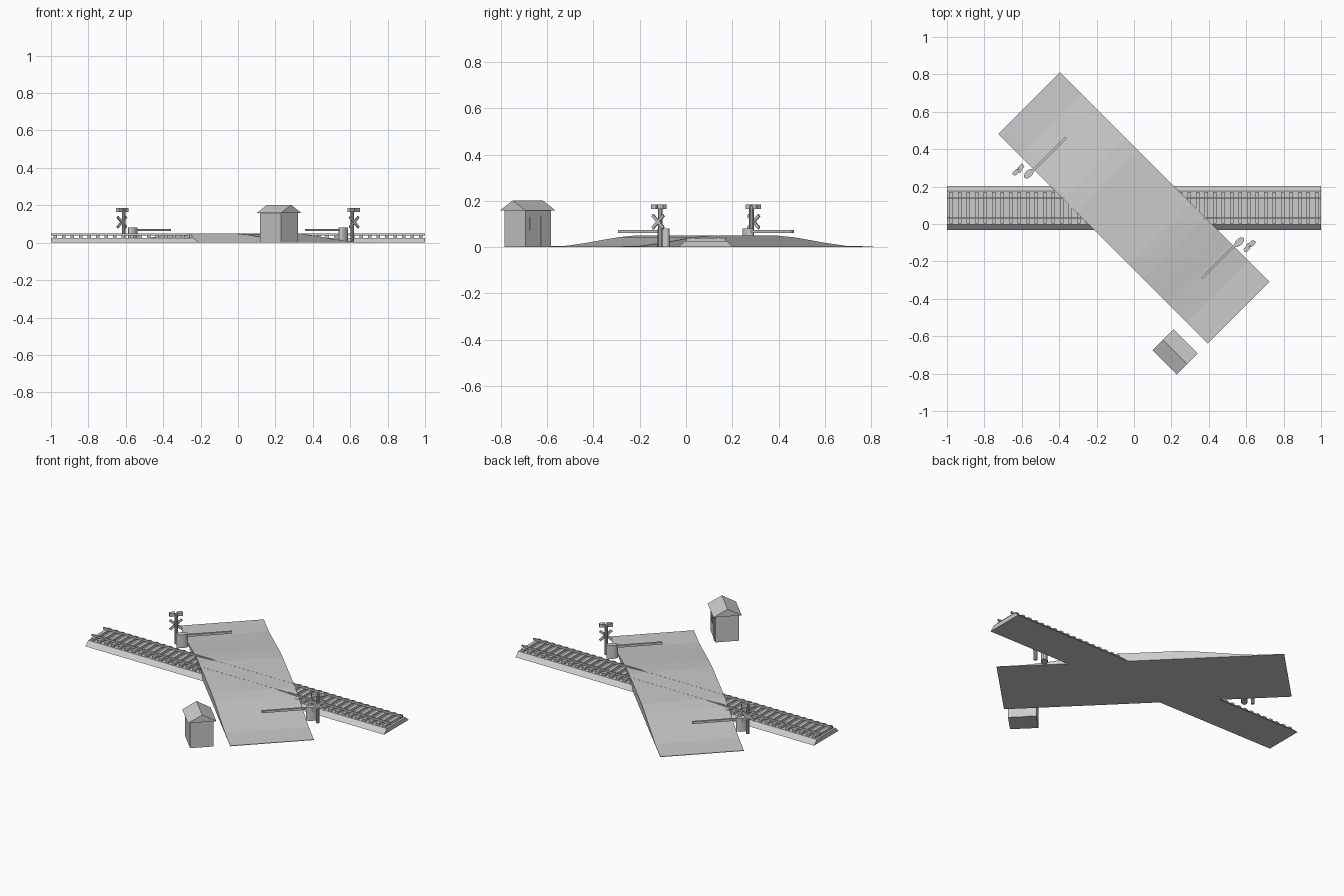
import bpy, bmesh, math
from mathutils import Matrix, Vector

cube = bpy.data.objects.get("Cube")
if cube:
    bpy.data.objects.remove(cube, do_unlink=True)

grey = bpy.data.materials.new("plain_grey")
grey.use_nodes = True
GREY = (0.6, 0.6, 0.6, 1)
grey.diffuse_color = GREY
grey.node_tree.nodes["Principled BSDF"].inputs["Base Color"].default_value = GREY

CENTRE = Matrix.Translation((0, 0.086, 0))
# Road frame: local y runs along the road, local x across it
ROAD = CENTRE @ Matrix.Rotation(math.radians(45), 4, "Z")
HALF_TURN = Matrix.Rotation(math.pi, 4, "Z")


def finish(bm, name, frame):
    bmesh.ops.recalc_face_normals(bm, faces=bm.faces)
    bm.transform(frame)
    mesh = bpy.data.meshes.new(name)
    bm.to_mesh(mesh)
    bm.free()
    mesh.materials.append(grey)
    obj = bpy.data.objects.new(name, mesh)
    bpy.context.scene.collection.objects.link(obj)
    return obj


def add_box(bm, centre, size, tilt=0):
    m = (Matrix.Translation(centre) @ Matrix.Rotation(tilt, 4, "Y")
         @ Matrix.Diagonal((*size, 1)))
    bmesh.ops.create_cube(bm, size=1, matrix=m)


def box(name, centre, size, frame, tilt=0):
    bm = bmesh.new()
    add_box(bm, centre, size, tilt)
    return finish(bm, name, frame)


def prism(name, outline, start, end, axis, frame):
    """Extrude a closed (side, z) outline along the local x or y axis."""
    bm = bmesh.new()
    place = (lambda p, t: (t, p[0], p[1])) if axis == "x" else (lambda p, t: (p[0], t, p[1]))
    a = [bm.verts.new(place(p, start)) for p in outline]
    b = [bm.verts.new(place(p, end)) for p in outline]
    bm.faces.new(a)
    bm.faces.new(b[::-1])
    for i in range(len(a)):
        j = (i + 1) % len(a)
        bm.faces.new((a[i], b[i], b[j], a[j]))
    return finish(bm, name, frame)


# Road with a raised hump over the track
slope = [(0.2, 0.05), (0.3, 0.043), (0.4, 0.031), (0.5, 0.018), (0.63, 0.005), (0.792, 0.003)]
crown = [(-y, z) for y, z in reversed(slope)] + slope
prism("road", [(-0.792, 0)] + crown + [(0.792, 0)], -0.233, 0.233, "x", ROAD)

# Track: ballast, sleepers and two rails
prism("ballast", [(-0.118, 0), (0.118, 0), (0.09, 0.026), (-0.09, 0.026)], -1, 1, "x", CENTRE)
bm = bmesh.new()
SLEEPERS = 44
for i in range(SLEEPERS):
    x = (i + 0.5) * 2 / SLEEPERS - 1
    add_box(bm, (x, 0, 0.032), (0.02, 0.168, 0.016))
finish(bm, "sleepers", CENTRE)
for side, label in ((-1, "front"), (1, "back")):
    box(label + "_rail", (0, side * 0.055, 0.045), (2, 0.009, 0.011), CENTRE)

# Barrier and warning signal on each side of the crossing
for frame, label in ((ROAD, "left"), (ROAD @ HALF_TURN, "right")):
    bm = bmesh.new()
    bmesh.ops.create_cone(bm, cap_ends=True, segments=16, radius1=1, radius2=1, depth=1,
                          matrix=Matrix.Translation((0.268, -0.527, 0.04))
                          @ Matrix.Diagonal((0.032, 0.018, 0.08, 1)))
    post = finish(bm, label + "_barrier_post", frame)
    box(label + "_barrier_arm", (0.13, -0.523, 0.068), (0.278, 0.012, 0.013), frame)

    at = Vector((0.293, -0.572, 0))
    bm = bmesh.new()
    bmesh.ops.create_cone(bm, cap_ends=True, segments=10, radius1=0.01, radius2=0.01, depth=0.18,
                          matrix=Matrix.Translation(at + Vector((0, 0, 0.09))))
    finish(bm, label + "_signal_post", frame)
    for s in (-1, 1):
        box(label + "_cross_slat", at + Vector((0, -0.013, 0.11)), (0.088, 0.006, 0.014),
            frame, s * math.radians(40))
        box(label + "_signal_lamp", at + Vector((s * 0.021, -0.01, 0.175)),
            (0.032, 0.022, 0.02), frame)
    box(label + "_lamp_bracket", at + Vector((0, 0, 0.175)), (0.06, 0.006, 0.008), frame)

# Keeper's hut with gabled roof, door and window facing the track
HUT = ROAD @ Matrix.Translation((-0.389, -0.70, 0))
box("hut_walls", (0, 0, 0.08), (0.13, 0.156, 0.16), HUT)
prism("hut_roof", [(-0.079, 0.158), (0.079, 0.158), (0, 0.202)], -0.0915, 0.0915, "y", HUT)
box("hut_door", (0.065, 0.037, 0.067), (0.006, 0.046, 0.134), HUT)
box("hut_window", (0.065, -0.032, 0.102), (0.006, 0.044, 0.056), HUT)
